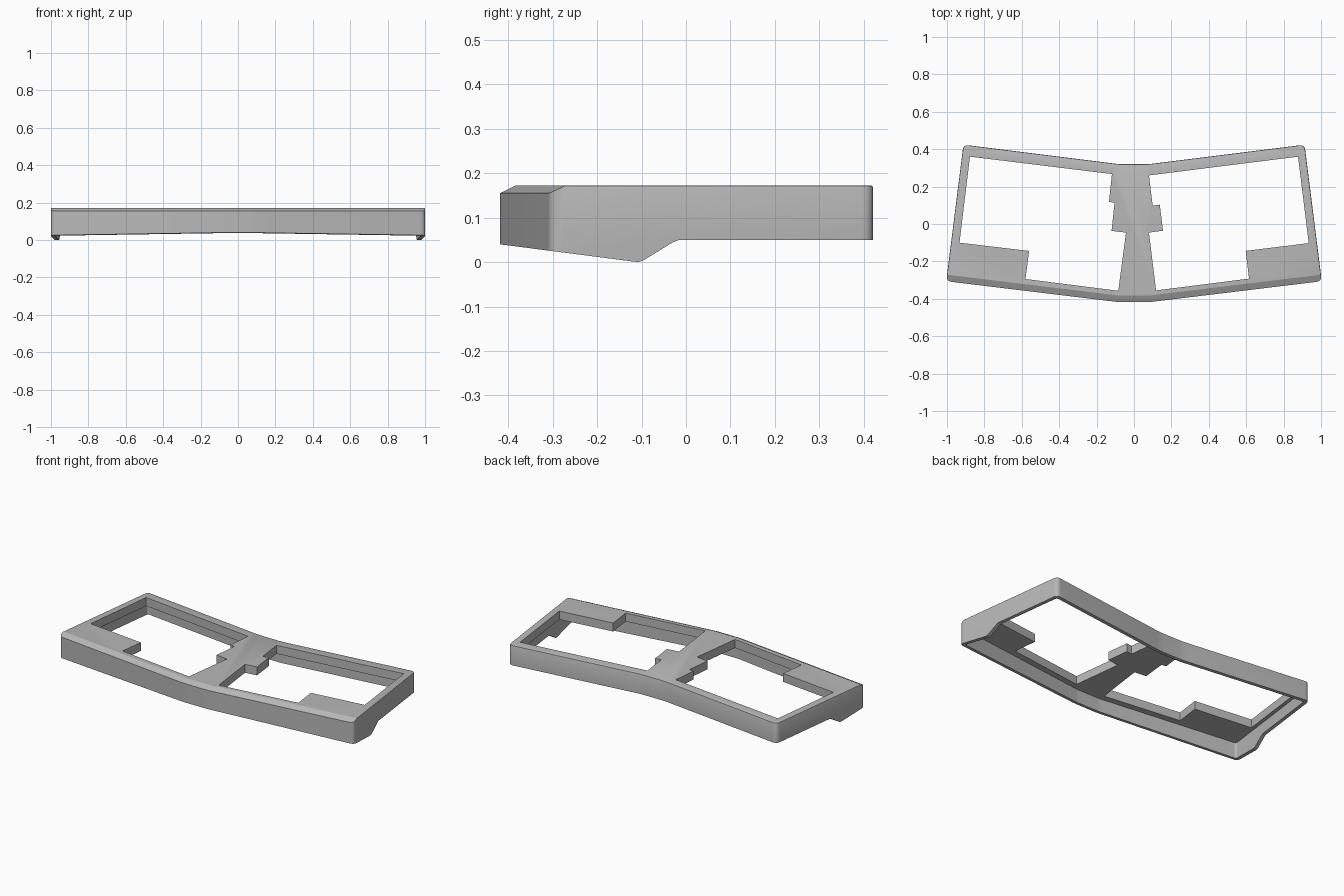
import bpy, bmesh, math
from mathutils import Vector

cube = bpy.data.objects.get("Cube")
if cube:
    bpy.data.objects.remove(cube, do_unlink=True)

TOP, PLATE_BOTTOM, WALL = 0.172, 0.12, 0.022

grey = bpy.data.materials.new("case grey")
grey.use_nodes = True
grey.diffuse_color = (0.48, 0.48, 0.48, 1)
grey.node_tree.nodes["Principled BSDF"].inputs["Base Color"].default_value = grey.diffuse_color


def inset(points, d):
    """Offset a counter-clockwise outline inwards."""
    result = []
    for i, p in enumerate(points):
        a = (p - points[i - 1]).normalized()
        b = (points[(i + 1) % len(points)] - p).normalized()
        na, nb = Vector((-a.y, a.x)), Vector((-b.y, b.x))
        result.append(p + (na + nb) * d / (1 + na.dot(nb)))
    return result


def rounded(points, size, steps=6):
    """Replace each corner with a short curve."""
    result = []
    for i, p in enumerate(points):
        a = p + (points[i - 1] - p).normalized() * size
        b = p + (points[(i + 1) % len(points)] - p).normalized() * size
        for k in range(steps + 1):
            t = k / steps
            result.append(a * (1 - t) ** 2 + p * 2 * t * (1 - t) + b * t * t)
    return result


def prism(points, z0, z1):
    bm = bmesh.new()
    face = bm.faces.new([bm.verts.new((p[0], p[1], z0)) for p in points])
    new = bmesh.ops.extrude_face_region(bm, geom=[face])["geom"]
    for v in new:
        if isinstance(v, bmesh.types.BMVert):
            v.co.z = z1
    bmesh.ops.recalc_face_normals(bm, faces=bm.faces)
    return bm


def make_object(bm, name):
    mesh = bpy.data.meshes.new(name)
    bm.to_mesh(mesh)
    bm.free()
    obj = bpy.data.objects.new(name, mesh)
    bpy.context.collection.objects.link(obj)
    mesh.materials.append(grey)
    return obj


def cut(target, bm, name):
    cutter = make_object(bm, name)
    cutter.hide_render = True
    mod = target.modifiers.new(name, 'BOOLEAN')
    mod.operation, mod.solver, mod.object = 'DIFFERENCE', 'EXACT', cutter
    bpy.context.view_layer.objects.active = target
    bpy.ops.object.modifier_apply(modifier=name)
    bpy.data.objects.remove(cutter, do_unlink=True)


# Outer shape: two slightly angled halves meeting in the middle
half = [(0.08, -0.418), (1.004, -0.306), (0.912, 0.424), (0.08, 0.32)]
outline = [Vector(p) for p in half] + [Vector((-x, y)) for x, y in reversed(half)]
bm = prism(rounded(outline, 0.03), -0.05, TOP)
top_edges = [e for e in bm.edges if all(v.co.z > TOP - 0.001 for v in e.verts)]
bmesh.ops.bevel(bm, geom=top_edges, offset=0.005, segments=2, profile=0.5, affect='EDGES')

# Sloped front edge along the middle and both halves
for a, b in ((outline[0], outline[1]), (outline[-1], outline[0]), (outline[-2], outline[-1])):
    d = (b - a).normalized()
    outward = Vector((d.y, -d.x, 0))
    normal = outward * 0.017 + Vector((0, 0, 0.035))
    geom = bm.verts[:] + bm.edges[:] + bm.faces[:]
    bmesh.ops.bisect_plane(bm, geom=geom, plane_co=(a.x, a.y, 0.155),
                           plane_no=normal, clear_outer=True)
    bmesh.ops.holes_fill(bm, edges=[e for e in bm.edges if e.is_boundary])
bmesh.ops.recalc_face_normals(bm, faces=bm.faces)
case = make_object(bm, "keyboard_case")

# Hollow underside
cut(case, prism(rounded(inset(outline, WALL), 0.015), -0.2, PLATE_BOTTOM), "cavity")

# Key openings
left_hand = [(-0.877, 0.36), (-0.118, 0.267), (-0.134, 0.118), (-0.104, 0.114),
             (-0.12, -0.037), (-0.043, -0.046), (-0.084, -0.357), (-0.58, -0.294),
             (-0.561, -0.144), (-0.933, -0.1)]
right_hand = [(0.877, 0.36), (0.934, -0.102), (0.597, -0.144), (0.615, -0.292),
              (0.118, -0.355), (0.08, -0.046), (0.155, -0.036), (0.138, 0.103),
              (0.1, 0.098), (0.08, 0.26)]
for name, hole in (("key_opening_a", left_hand), ("key_opening_b", right_hand)):
    cut(case, prism(hole, -0.3, 0.4), name)

# Lower rim: rises to the front, drops to feet at the sides, level at the back
rim = [(-0.6, 0.064), (-0.42, 0.04), (-0.118, 0.001), (-0.106, 0), (-0.095, 0.004),
       (-0.03, 0.044), (-0.015, 0.05), (0.6, 0.05), (0.6, -0.3), (-0.6, -0.3)]
bm = prism(rim, -1.5, 1.5)
for v in bm.verts:
    v.co = Vector((v.co.z, v.co.x, v.co.y))
cut(case, bm, "rim_cutter")

bpy.ops.object.select_all(action='DESELECT')
case.select_set(True)
bpy.context.view_layer.objects.active = case
bpy.ops.object.shade_smooth_by_angle(angle=math.radians(25))
